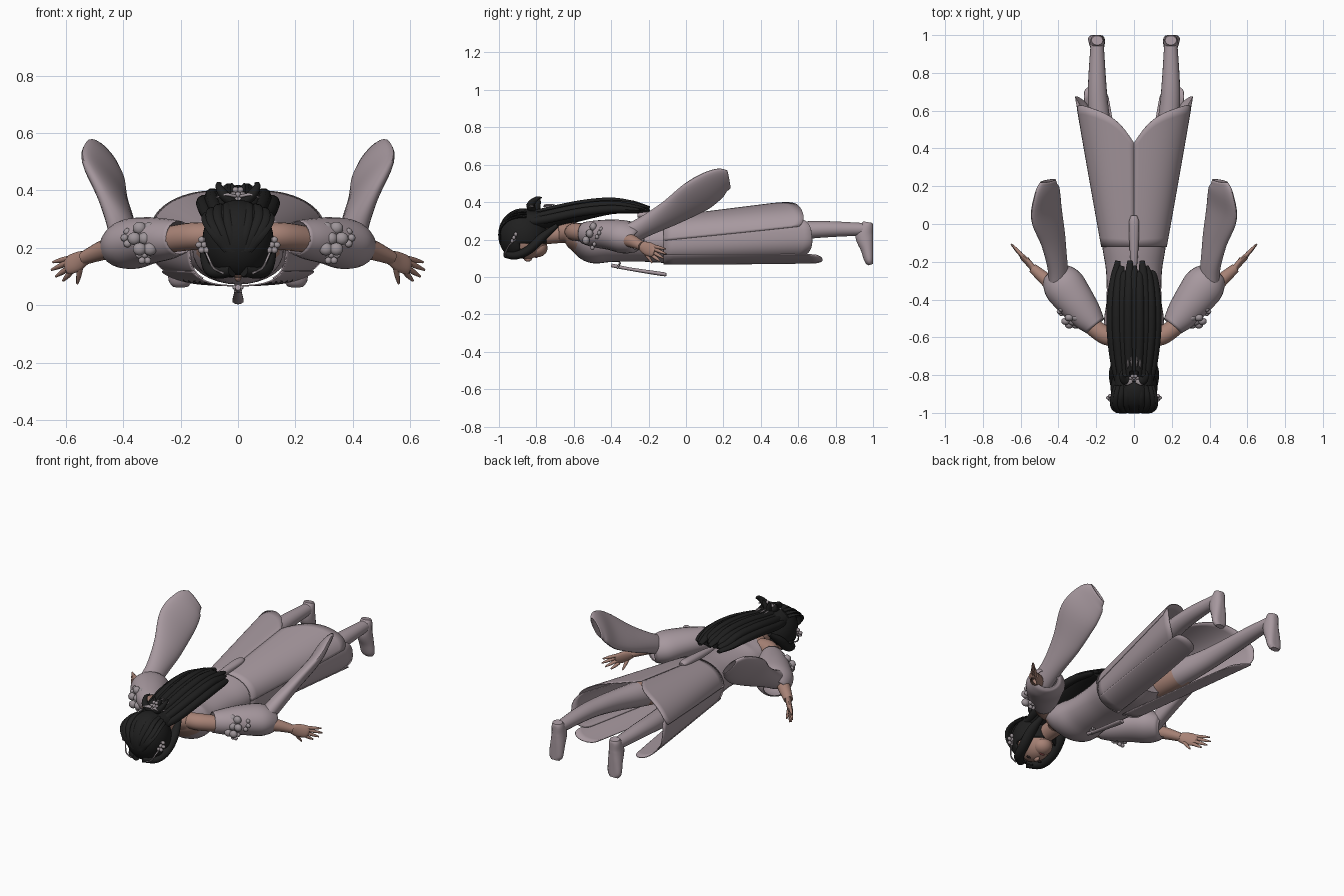
import bpy, bmesh, math
from mathutils import Vector, Matrix

if "Cube" in bpy.data.objects:
    bpy.data.objects.remove(bpy.data.objects["Cube"])


def mat(name, rgb):
    m = bpy.data.materials.new(name)
    m.diffuse_color = (*rgb, 1)
    m.use_nodes = True
    m.node_tree.nodes["Principled BSDF"].inputs["Base Color"].default_value = m.diffuse_color
    return m


CLOTH = mat("mauve cloth", (0.385, 0.315, 0.345))
SKIN = mat("skin", (0.39, 0.225, 0.18))
HAIR = mat("black hair", (0.014, 0.014, 0.014))
ORN = mat("silver ornament", (0.34, 0.30, 0.32))
LIP = mat("lips", (0.35, 0.09, 0.09))
EYE = mat("dark eyes", (0.03, 0.02, 0.02))


def finish(name, bm, mats, mirror=False, solid=0, pick=None):
    bmesh.ops.recalc_face_normals(bm, faces=bm.faces)
    me = bpy.data.meshes.new(name)
    for f in bm.faces:
        f.smooth = True
        if pick:
            f.material_index = pick(f.calc_center_median())
    bm.to_mesh(me)
    bm.free()
    for m in mats:
        me.materials.append(m)
    ob = bpy.data.objects.new(name, me)
    bpy.context.collection.objects.link(ob)
    if solid:
        md = ob.modifiers.new("thickness", 'SOLIDIFY')
        md.thickness = solid
        md.offset = 0
    if mirror:
        ob.modifiers.new("mirror", 'MIRROR').use_mirror_merge = False
    return ob


def spline(keys, n):
    # Catmull-Rom through keys
    K = [Vector(k) for k in keys]
    K = [K[0] * 2 - K[1]] + K + [K[-1] * 2 - K[-2]]
    out = []
    for i in range(1, len(K) - 2):
        a, b, c, d = K[i - 1:i + 3]
        for j in range(n):
            t = j / n
            out.append((b * 2 + (c - a) * t + (a * 2 - b * 5 + c * 4 - d) * t * t
                        + (b * 3 - a - c * 3 + d) * t ** 3) * 0.5)
    return out + [K[-2]]


def grid(bm, rows, closed):
    V = [[bm.verts.new(p) for p in r] for r in rows]
    n = len(V[0])
    for a, b in zip(V, V[1:]):
        for i in range(n if closed else n - 1):
            k = (i + 1) % n
            bm.faces.new((a[i], a[k], b[k], b[i]))
    return V


def tube(name, keys, mats, side=(1, 0, 0), seg=18, n=5, caps=(1, 1), bm=None, **kw):
    # keys: x, y, z, half width along side, half thickness
    P = spline(keys, n)
    rows = []
    for i, p in enumerate(P):
        c = Vector(p[:3])
        t = (Vector(P[min(i + 1, len(P) - 1)][:3]) - Vector(P[max(i - 1, 0)][:3])).normalized()
        s = Vector(side)
        u = (s - t * s.dot(t)).normalized()
        v = t.cross(u)
        ru, rv = max(p[3], .001), max(p[4], .001)
        rows.append([c + u * ru * math.cos(a) + v * rv * math.sin(a)
                     for a in (2 * math.pi * k / seg for k in range(seg))])
    own = bm is None
    bm = bm or bmesh.new()
    V = grid(bm, rows, True)
    for on, ring in zip(caps, (V[0], V[-1])):
        if on:
            bm.faces.new(ring)
    return finish(name, bm, mats, **kw) if own else None


def blobs(name, items, m, **kw):
    bm = bmesh.new()
    for loc, sc in items:
        bmesh.ops.create_uvsphere(bm, u_segments=16, v_segments=10, radius=1,
                                  matrix=Matrix.Translation(loc) @ Matrix.Diagonal((*sc, 1)))
    return finish(name, bm, [m], **kw)


def flower(name, c, r, m=ORN, **kw):
    ring = [((c[0] + r * .65 * math.cos(a), c[1] + r * .4 * math.sin(a), c[2] + r * .75 * math.sin(a)),
             (r * .42, r * .35, r * .4)) for a in (k * math.tau / 6 for k in range(6))]
    return blobs(name, ring + [(c, (r * .4,) * 3)], m, **kw)


# torso: bare shoulders above the bodice
tube("torso", [(0, -.68, .235, .06, .05), (0, -.63, .235, .115, .06), (0, -.58, .215, .155, .08),
               (0, -.5, .187, .158, .112), (0, -.4, .185, .145, .105), (0, -.25, .19, .148, .108),
               (0, -.12, .195, .168, .12), (0, .02, .2, .18, .125), (0, .12, .2, .13, .09)],
     [CLOTH, SKIN], seg=32, pick=lambda c: int(c.y < -.585))
tube("neck", [(0, -.8, .22, .048, .05), (0, -.62, .235, .055, .05)], [SKIN])


# skirt panels, cut from one flaring, slightly boxy shell
def skirt(a, y, off):
    rx, top, bot = .193 + .18 * y, .335 + .125 * y, .068
    c, s = math.cos(a), math.sin(a)
    e = .72 if s < 0 else .88
    return Vector(((rx + off) * abs(c) ** e, y,
                   (top + bot) / 2 + ((top - bot) / 2 + off) * math.copysign(abs(s) ** e, s)))


def panel(name, top, low, hem, off=0, y0=-.12, solid=.005):
    bm = bmesh.new()
    rows = []
    for j in range(17):
        t = j / 16
        row = []
        for i in range(21):
            u = i / 20
            a = [top[k] + (low[k] - top[k]) * t for k in (0, 1)]
            row.append(skirt(math.radians(a[0] + (a[1] - a[0]) * u), y0 + (hem(u) - y0) * t, off))
        rows.append(row)
    grid(bm, rows, False)
    return finish(name, bm, [CLOTH], mirror=True, solid=solid)


def arch(u):
    return math.sqrt(max(0, 1 - (2 * u - 1) ** 2))


panel("skirt_back", (0, 90), (8, 90), lambda u: .655 - .09 * u - .135 * u ** 6 - .05 * (1 - u) ** 8)
panel("skirt_side", (-50, 20), (-44, 22), lambda u: .6 + .075 * arch(u), -.004)
panel("skirt_front", (-88, -30), (-72, -38), lambda u: .67 + .06 * arch(u), 0)

# ribbons at the back and front of the waist
tube("back_ribbon", [(0, -.26, .33, .012, .012), (0, -.15, .335, .022, .02),
                     (0, 0, .345, .027, .018), (0, .045, .345, .015, .01)], [CLOTH])
tube("front_pendant", [(0, -.4, .062, .01, .01), (0, -.3, .042, .014, .009),
                       (0, -.13, .016, .02, .011), (0, -.105, .013, .014, .008)], [CLOTH])
flower("pendant_knot", (0, -.36, .062), .018)

# legs: bare thigh, then long boots
tube("leg", [(.095, .02, .2, .08, .085), (.12, .2, .21, .078, .08), (.165, .42, .23, .062, .062),
             (.188, .6, .247, .055, .05), (.195, .75, .255, .048, .044), (.195, .95, .255, .035, .034)],
     [CLOTH, SKIN], mirror=True, pick=lambda c: int(.08 < c.y < .27))
foot = tube("foot", [(.195, .972, .293, .03, .025), (.195, .968, .27, .036, .037), (.195, .955, .22, .04, .05),
                     (.197, .97, .15, .044, .037), (.2, .98, .09, .043, .027), (.2, .987, .066, .028, .014)],
            [CLOTH], mirror=True)
for v in foot.data.vertices:  # flat sole
    v.co.y = min(v.co.y, 1)

# arms
tube("arm", [(.09, -.6, .24, .045, .05), (.16, -.585, .24, .048, .05), (.27, -.5, .225, .045, .045),
             (.39, -.37, .21, .042, .042), (.46, -.3, .195, .036, .036), (.535, -.235, .165, .024, .026)],
     [SKIN], side=(0, 0, 1), mirror=True)
bm = bmesh.new()
tube("", [(.525, -.245, .168, .022, .018), (.555, -.21, .153, .036, .016), (.59, -.175, .14, .034, .014),
          (.6, -.165, .135, .02, .008)], [SKIN], side=(0, .3, 1), bm=bm)
for b, e in [((.59, -.17, .163), (.645, -.11, .15)), ((.595, -.168, .148), (.65, -.107, .123)),
             ((.59, -.172, .13), (.635, -.12, .1)), ((.583, -.18, .115), (.61, -.14, .085)),
             ((.55, -.22, .13), (.56, -.18, .075))]:
    mid = [(p + q) / 2 for p, q in zip(b, e)]
    tube("", [(*b, .01, .01), (*mid, .009, .009), (*e, .004, .004)], [SKIN], side=(0, .3, 1), seg=10, n=3, bm=bm)
finish("hand", bm, [SKIN], mirror=True)

# puffed upper sleeve and long trailing sleeve
tube("puff_sleeve", [(.205, -.54, .235, .058, .058), (.25, -.485, .23, .07, .082), (.315, -.4, .225, .08, .1),
                     (.372, -.325, .213, .086, .108), (.41, -.275, .2, .07, .085), (.422, -.257, .195, .05, .06)],
     [CLOTH], side=(0, 0, 1), seg=24, mirror=True, caps=(0, 0), solid=.004)
tube("trailing_sleeve", [(.395, -.34, .21, .06, .045), (.405, -.22, .27, .062, .042), (.43, -.07, .35, .088, .034),
                         (.465, .07, .44, .115, .03), (.463, .17, .502, .097, .024), (.455, .228, .522, .06, .014)],
     [CLOTH], side=(.645, -.37, .665), seg=28, mirror=True, caps=(0, 0), solid=.004)
flower("sleeve_flower", (.325, -.515, .232), .056, mirror=True)
flower("small_sleeve_flower", (.375, -.465, .235), .032, mirror=True)
flower("lower_sleeve_flower", (.325, -.49, .175), .03, mirror=True)

# head and face, looking down
blobs("head", [((0, -.855, .2), (.088, .115, .105)), ((0, -.795, .155), (.058, .055, .05)),
               ((0, -.845, .098), (.012, .022, .016))], SKIN)
blobs("eye", [((.036, -.87, .105), (.018, .007, .006))], EYE, mirror=True)
blobs("lips", [((0, -.8, .107), (.02, .008, .005))], LIP)

# hair cap with the face left open
bm = bmesh.new()
bmesh.ops.create_uvsphere(bm, u_segments=40, v_segments=28, radius=1,
                          matrix=Matrix.Translation((0, -.87, .225)) @ Matrix.Diagonal((.12, .13, .138, 1)))
bmesh.ops.delete(bm, geom=[v for v in bm.verts if v.co.y > -.93 + abs(v.co.x) * .5 and v.co.z < .175
                           and abs(v.co.x) < .11], context='VERTS')
finish("hair_cap", bm, [HAIR], solid=.008)
tube("side_lock", [(.02, -.96, .12, .022, .02), (.075, -.91, .115, .028, .022), (.098, -.84, .145, .03, .024),
                   (.1, -.77, .21, .03, .024), (.085, -.69, .275, .012, .012)], [HAIR], mirror=True)

# combed strands running over the crown
bm = bmesh.new()
for i in range(9):
    k = (i - 4) / 4
    arc = [(math.sin(k * 1.35) * .118 * w, -.872 - .126 * math.cos(q), .225 + .134 * math.sin(q) * math.cos(k * .75))
           for q, w in ((-.3, .35), (.2, .7), (.7, .95), (1.2, .95), (1.7, .8))]
    tube("", [(*p, .015, .006) for p in arc], [HAIR], seg=8, bm=bm)
finish("crown_strands", bm, [HAIR])

# long loose hair down the back
tube("hair_base", [(0, -.85, .3, .1, .06), (0, -.75, .305, .105, .05), (0, -.6, .33, .115, .04),
                   (0, -.4, .365, .115, .03), (0, -.25, .352, .085, .014)], [HAIR], seg=24)
bm = bmesh.new()
for i in range(9):
    k = (i - 4) / 4
    d = -.035 * k * k
    lift = .008 * (i % 2)
    tube("", [(.075 * k, -.86, .325 + d, .018, .02), (.1 * k, -.74, .345 + d + lift, .024, .024),
              (.118 * k, -.56, .382 + d + lift, .027, .024), (.118 * k, -.4, .398 + d + lift, .025, .022),
              (.1 * k, -.28, .392 + d, .024, .016), (.085 * k, -.195 - .035 * (i % 3) * .8, .372 + d * .5, .014, .008)],
         [HAIR], seg=10, bm=bm)
finish("hair_strands", bm, [HAIR])

# topknot loops and spiky ends
tube("hair_loop", [(.01, -.82, .35, .02, .018), (.05, -.83, .385, .022, .018), (.068, -.8, .418, .012, .01),
                   (.06, -.77, .425, .003, .003)], [HAIR], side=(0, 1, 0), mirror=True)
tube("hair_spike", [(.0, -.8, .35, .02, .02), (.015, -.79, .395, .014, .012), (.022, -.78, .425, .003, .003)],
     [HAIR], side=(0, 1, 0), mirror=True)

# hair ornaments
flower("crown_ornament", (0, -.815, .385), .026)
tube("crown_wing", [(.01, -.83, .38, .012, .006), (.045, -.84, .385, .014, .006), (.075, -.815, .375, .003, .003)],
     [ORN], side=(0, 1, 0), mirror=True)
blobs("crown_pin", [((.015, -.73, .385), (.005, .03, .005)), ((.032, -.74, .378), (.005, .025, .005))],
      ORN, mirror=True)
flower("temple_flower", (.118, -.92, .21), .028, mirror=True)
tube("temple_chain", [(.118, -.91, .2, .004, .004), (.105, -.945, .17, .004, .004), (.085, -.965, .13, .004, .004),
                      (.05, -.965, .11, .004, .004)], [ORN], seg=8, mirror=True)

# smooth shading that keeps sharp edges
for ob in bpy.context.collection.objects:
    ob.select_set(True)
    bpy.context.view_layer.objects.active = ob
bpy.ops.object.shade_smooth_by_angle(angle=math.radians(45))
